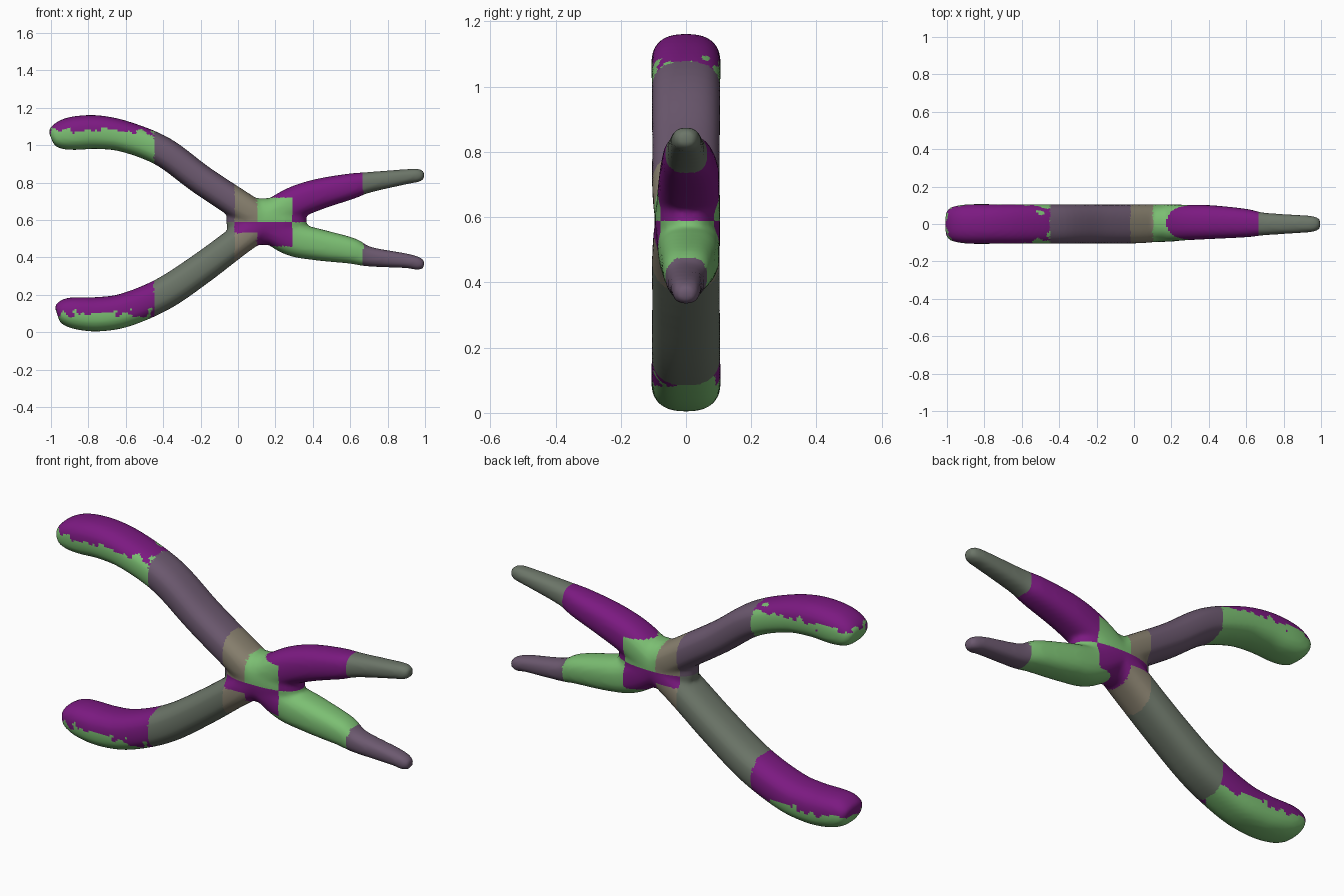
import bpy, bmesh, math
from mathutils import Vector, noise

if "Cube" in bpy.data.objects:
    bpy.data.objects.remove(bpy.data.objects["Cube"])

# Each arm: (x, z, half thickness in plane, half width in y, y offset)
ARM_A = [  # upper grip -> crossing -> lower jaw
    (-1.0, 1.04, .03, .06, 0), (-.985, 1.045, .055, .085, 0), (-.94, 1.055, .078, .099, 0),
    (-.87, 1.065, .09, .106, 0), (-.75, 1.07, .09, .106, 0), (-.6, 1.045, .083, .106, 0),
    (-.4, .965, .08, .105, 0), (-.2, .818, .079, .104, 0), (0, .685, .08, .104, 0),
    (.14, .59, .085, .1, .005), (.28, .503, .09, .095, .008), (.42, .47, .085, .09, .01),
    (.6, .437, .07, .076, .005), (.7, .405, .053, .06, 0), (.9, .382, .039, .047, 0),
    (.965, .367, .034, .04, 0), (.995, .362, .02, .024, 0)]
ARM_B = [  # lower grip -> crossing -> upper jaw
    (-.97, .105, .03, .06, 0), (-.955, .108, .055, .085, 0), (-.91, .108, .077, .099, 0),
    (-.84, .1, .088, .106, 0), (-.74, .097, .092, .106, 0), (-.6, .12, .09, .106, 0),
    (-.4, .205, .087, .105, 0), (-.2, .338, .083, .104, 0), (0, .488, .08, .104, 0),
    (.14, .59, .085, .1, .005), (.28, .68, .088, .095, .008), (.42, .735, .083, .09, .01),
    (.6, .78, .069, .076, .005), (.7, .802, .055, .06, 0), (.9, .832, .04, .047, 0),
    (.965, .839, .035, .04, 0), (.995, .84, .02, .024, 0)]


def spline(pts, steps=6):
    """Catmull-Rom through tuples of any length."""
    p = [pts[0]] + pts + [pts[-1]]
    out = []
    for i in range(1, len(p) - 2):
        for s in range(steps):
            t = s / steps
            out.append([.5 * (2 * b + (c - a) * t + (2 * a - 5 * b + 4 * c - d) * t * t
                              + (3 * b - a - 3 * c + d) * t ** 3)
                        for a, b, c, d in zip(*p[i - 1:i + 3])])
    return out + [list(pts[-1])]


def spow(v, e):
    return math.copysign(abs(v) ** e, v)


def sweep(bm, pts, sides=32, e=.8):
    """Rounded-square tube following the arm's path."""
    rows = spline(pts)
    rings = []
    for i, (x, z, rn, ry, oy) in enumerate(rows):
        a, b = rows[max(i - 2, 0)], rows[min(i + 2, len(rows) - 1)]
        t = Vector((b[0] - a[0], 0, b[1] - a[1])).normalized()
        n = Vector((-t.z, 0, t.x))
        ring = []
        for k in range(sides):
            q = 2 * math.pi * k / sides
            ring.append(bm.verts.new(Vector((x, oy + ry * spow(math.cos(q), e), z))
                                     + n * rn * spow(math.sin(q), e)))
        rings.append(ring)
    for r, s in zip(rings, rings[1:]):
        for k in range(sides):
            j = (k + 1) % sides
            bm.faces.new((r[k], r[j], s[j], s[k]))
    bm.faces.new(rings[0][::-1])
    bm.faces.new(rings[-1])


bm = bmesh.new()
sweep(bm, ARM_A)
sweep(bm, ARM_B)

# Pivot block filling the crossing
core = bmesh.ops.create_uvsphere(bm, u_segments=32, v_segments=20, radius=1)["verts"]
for v in core:
    x, y, z = (spow(c, .85) for c in v.co)
    v.co = (.152 + .215 * x, .004 + .1 * y, .592 + .125 * z)
bmesh.ops.recalc_face_normals(bm, faces=bm.faces)

mesh = bpy.data.meshes.new("pliers_body")
bm.to_mesh(mesh)
bm.free()
body = bpy.data.objects.new("pliers_body", mesh)
bpy.context.collection.objects.link(body)
bpy.context.view_layer.objects.active = body
body.select_set(True)

# Fuse arms and pivot into one soft skin
remesh = body.modifiers.new("fuse", 'REMESH')
remesh.mode = 'VOXEL'
remesh.voxel_size = .011
soften = body.modifiers.new("soften", 'SMOOTH')
soften.factor = .5
soften.iterations = 6
for name in ("fuse", "soften"):
    bpy.ops.object.modifier_apply(modifier=name)

# Colours
COLOURS = {"purple": (.2, .01, .22), "green": (.2, .52, .17), "grey_purple": (.15, .1, .16),
           "grey_green": (.15, .18, .14), "pivot_tan": (.25, .22, .16)}
SLOT = {}
for i, (name, rgb) in enumerate(COLOURS.items()):
    mat = bpy.data.materials.new(name)
    mat.diffuse_color = (*rgb, 1)
    mat.use_nodes = True
    mat.node_tree.nodes["Principled BSDF"].inputs["Base Color"].default_value = mat.diffuse_color
    body.data.materials.append(mat)
    SLOT[name] = i


def paint(c):
    upper = c.z > .59
    if c.x < -.45:   # two-tone grips with a ragged border
        line = 1.08 - .1 * max(0, c.x + .65) if upper else .1
        return "purple" if c.z > line + .04 * noise.noise(c * 28) else "green"
    if c.x < -.02:   # handle shafts
        return "grey_purple" if upper else "grey_green"
    if c.x > .67:    # jaw tips
        return "grey_green" if upper else "grey_purple"
    if c.x < .1:
        return "pivot_tan" if upper else "purple" if c.z > .53 else "pivot_tan"
    if c.x < .29 and abs(c.z - .59) < .13:   # crossing patches
        return "green" if upper else "purple"
    return "purple" if upper else "green"


for f in body.data.polygons:
    f.material_index = SLOT[paint(f.center)]
    f.use_smooth = True
